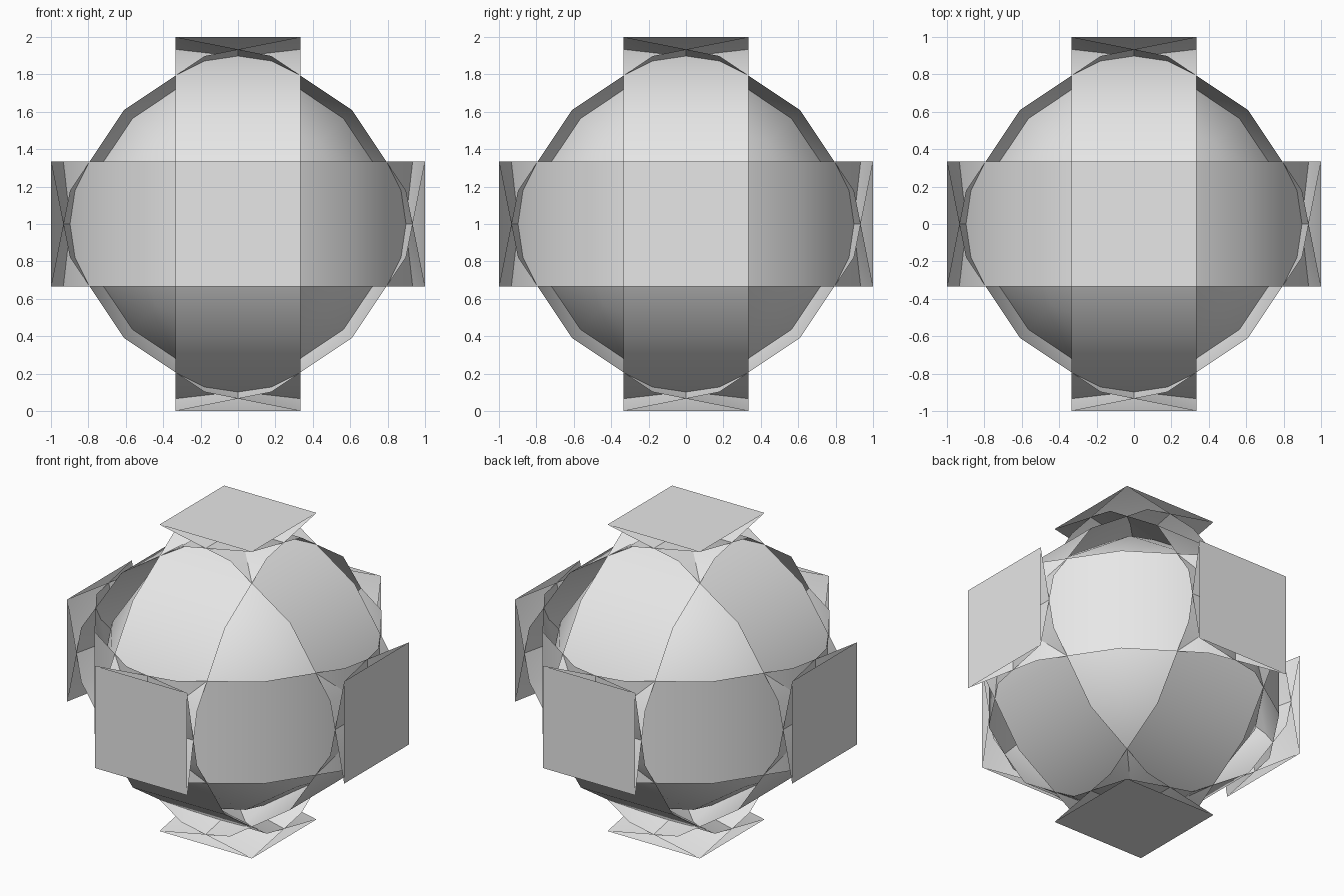
import bpy
import bmesh

default_cube = bpy.data.objects.get("Cube")
if default_cube:
    bpy.data.objects.remove(default_cube, do_unlink=True)

# Plain light grey
grey = bpy.data.materials.new("light_grey")
grey.use_nodes = True
colour = (0.8, 0.8, 0.8, 1.0)
grey.diffuse_color = colour
grey.node_tree.nodes["Principled BSDF"].inputs["Base Color"].default_value = colour

# Two unit cube resting on the ground
mesh = bpy.data.meshes.new("rounded_block")
bm = bmesh.new()
bmesh.ops.create_cube(bm, size=2)
bmesh.ops.translate(bm, verts=bm.verts, vec=(0, 0, 1))
bm.to_mesh(mesh)
bm.free()
mesh.materials.append(grey)

block = bpy.data.objects.new("rounded_block", mesh)
bpy.context.collection.objects.link(block)

# Bevel wider than half the cube, so the rounded strips and corners cross
bevel = block.modifiers.new("crossing_bevel", "BEVEL")
bevel.width = 4 / 3
bevel.segments = 4
bevel.limit_method = "NONE"
bevel.use_clamp_overlap = False

# Apply the bevel, then smooth the curved strips
bpy.context.view_layer.objects.active = block
block.select_set(True)
bpy.ops.object.modifier_apply(modifier=bevel.name)
bpy.ops.object.shade_smooth_by_angle(angle=0.6)
